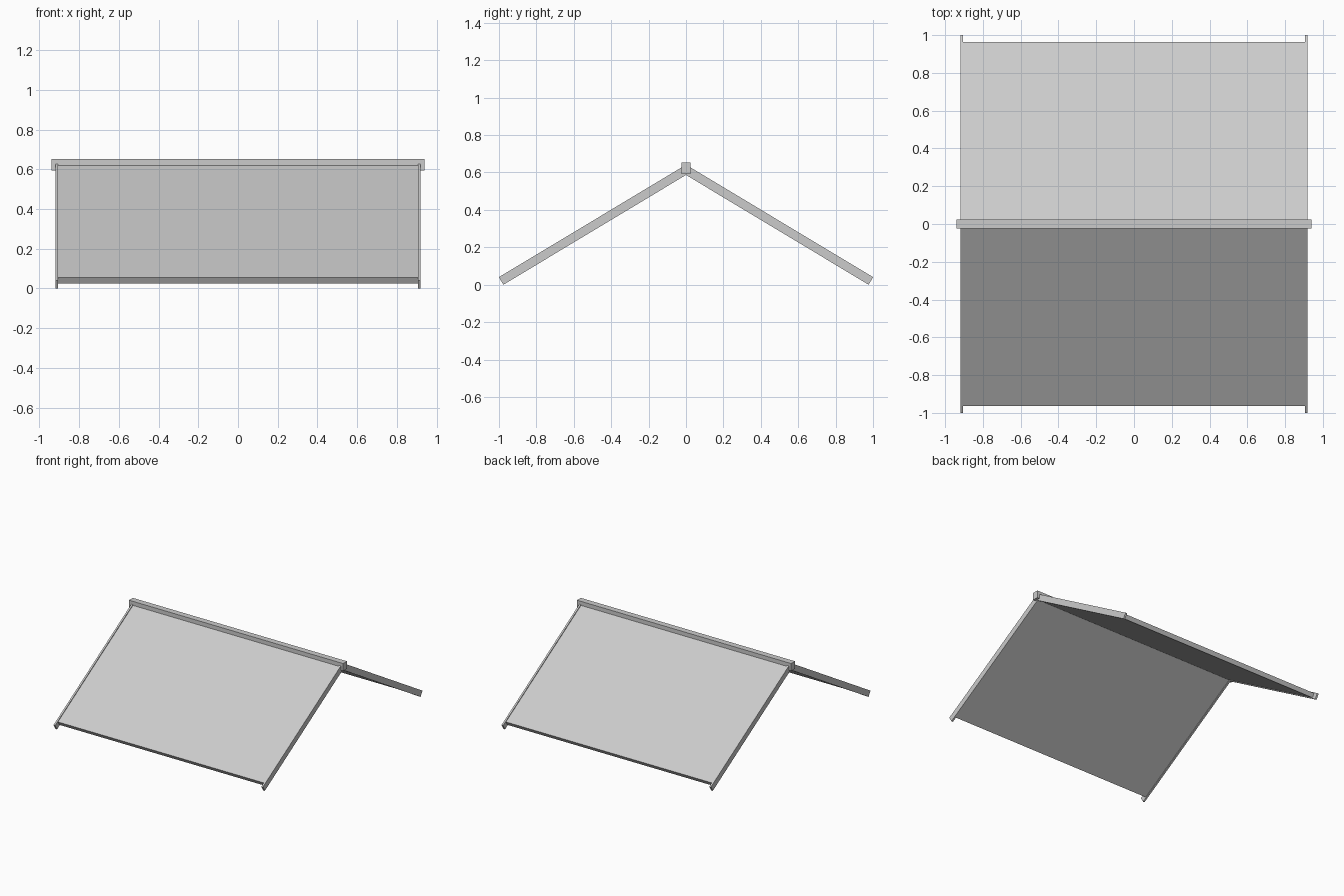
import bpy
import bmesh
from math import radians, sin, cos

cube = bpy.data.objects.get("Cube")
if cube:
    bpy.data.objects.remove(cube, do_unlink=True)

PITCH = radians(31)
APEX = 0.614        # height where the two slope centre lines meet
HALF_WIDTH = 0.905  # half width of the roof panels
BOARD = 0.014       # gable board thickness

grey = bpy.data.materials.new("light_grey")
grey.use_nodes = True
colour = (0.6, 0.6, 0.6, 1)
grey.diffuse_color = colour
grey.node_tree.nodes["Principled BSDF"].inputs["Base Color"].default_value = colour


def extrude_profile(name, profile, x0, x1):
    """Extrude a closed (y, z) outline from x0 to x1."""
    bm = bmesh.new()
    face = bm.faces.new([bm.verts.new((x0, y, z)) for y, z in profile])
    new = bmesh.ops.extrude_face_region(bm, geom=[face])["geom"]
    verts = [v for v in new if isinstance(v, bmesh.types.BMVert)]
    bmesh.ops.translate(bm, vec=(x1 - x0, 0, 0), verts=verts)
    bmesh.ops.recalc_face_normals(bm, faces=bm.faces)
    mesh = bpy.data.meshes.new(name)
    bm.to_mesh(mesh)
    bm.free()
    mesh.materials.append(grey)
    obj = bpy.data.objects.new(name, mesh)
    bpy.context.collection.objects.link(obj)
    return obj


def slope(side, length, thick):
    """Outline of one slope, mitred at the ridge and square at the eave."""
    y, z = length * cos(PITCH), APEX - length * sin(PITCH)
    dy, dz = thick / 2 * sin(PITCH), thick / 2 * cos(PITCH)
    mitre = thick / 2 / cos(PITCH)
    return [(0, APEX + mitre), (side * (y + dy), z + dz),
            (side * (y - dy), z - dz), (0, APEX - mitre)]


# Roof panels and the gable boards along their ends
for label, side in (("front", -1), ("back", 1)):
    extrude_profile(label + "_roof_panel", slope(side, 1.115, 0.035),
                    -HALF_WIDTH, HALF_WIDTH)
    for end, sx in (("left", 1), ("right", -1)):
        extrude_profile(f"{label}_{end}_gable_board", slope(side, 1.153, 0.047),
                        sx * HALF_WIDTH, sx * (HALF_WIDTH + BOARD))

# Ridge beam
extrude_profile("ridge_beam", [(-0.024, 0.593), (0.024, 0.593),
                               (0.024, 0.652), (-0.024, 0.652)], -0.94, 0.94)
